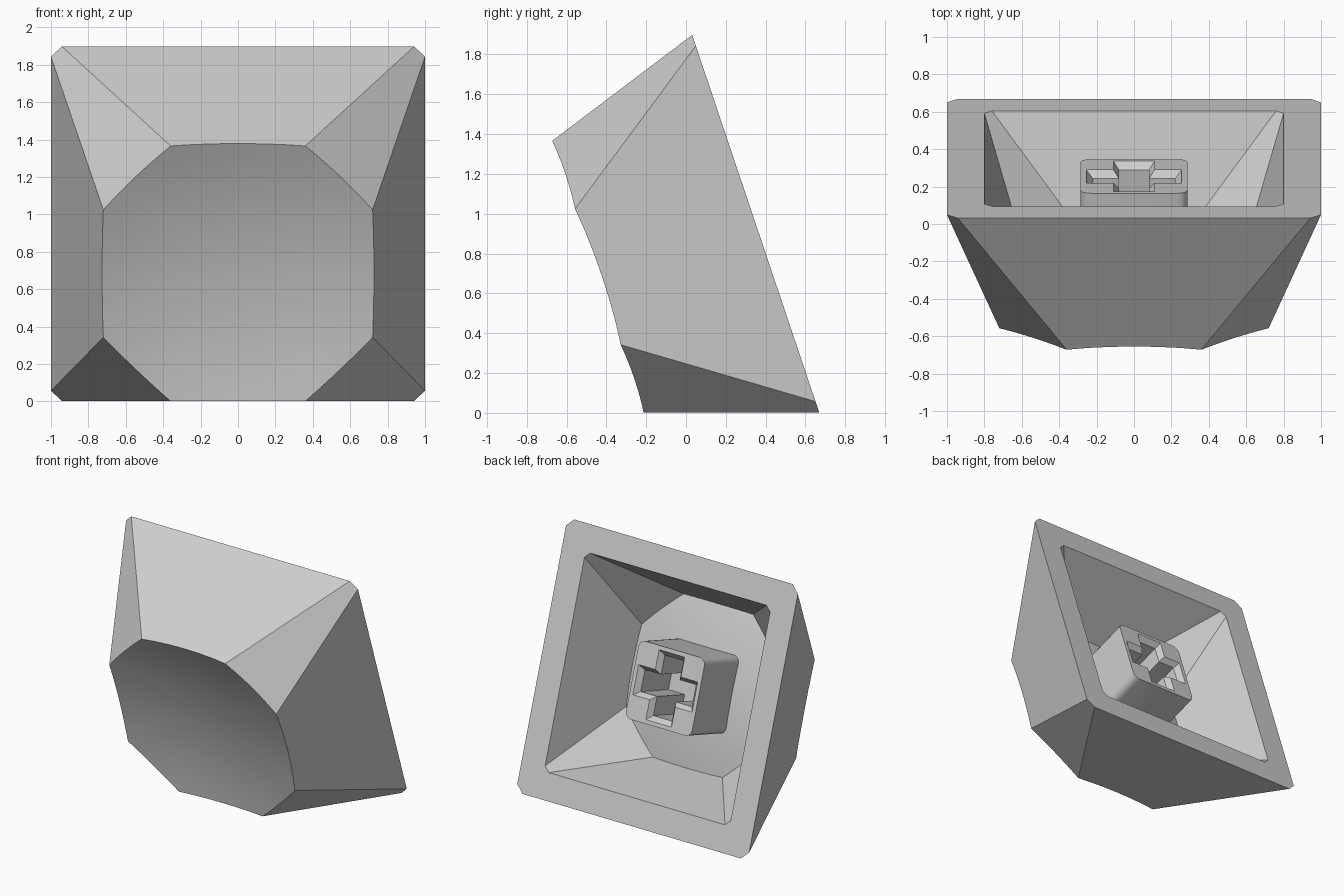
import bpy, bmesh, math
from mathutils import Matrix, Vector

if "Cube" in bpy.data.objects:
    bpy.data.objects.remove(bpy.data.objects["Cube"])

# Local frame: base rim in the XY plane, cap rises along +Z, then the whole cap is tilted
TILT = math.atan2(0.948, -0.319) - math.pi / 2
PLACE = Matrix.Translation((0, 0.35, 0.95)) @ Matrix.Rotation(math.pi / 2 + TILT, 4, 'X')
DISH = 3.2    # radius of the concave dish
SEG = 6       # divisions per octagon edge
RINGS = 8     # rings across the dish

grey = bpy.data.materials.new("light grey plastic")
grey.diffuse_color = (0.62, 0.62, 0.62, 1)
grey.use_nodes = True
grey.node_tree.nodes["Principled BSDF"].inputs["Base Color"].default_value = grey.diffuse_color


def finish(bm, name, flip_check=True):
    bmesh.ops.recalc_face_normals(bm, faces=bm.faces[:])
    mesh = bpy.data.meshes.new(name)
    bm.to_mesh(mesh)
    bm.free()
    mesh.materials.append(grey)
    ob = bpy.data.objects.new(name, mesh)
    bpy.context.collection.objects.link(ob)
    ob.matrix_world = PLACE
    bpy.ops.object.select_all(action='DESELECT')
    ob.select_set(True)
    bpy.context.view_layer.objects.active = ob
    bpy.ops.object.shade_smooth_by_angle(angle=math.radians(30))
    return ob


def octagon(a, b, z):
    pts = [(a, -b), (a, b), (b, a), (-b, a), (-a, b), (-a, -b), (-b, -a), (b, -a)]
    return [Vector((x, y, z)) for x, y in pts]


def bridge(bm, lo, hi):
    n = len(lo)
    for i in range(n):
        j = (i + 1) % n
        bm.faces.new((lo[i], lo[j], hi[j], hi[i]))


def tapered_skin(bm, half, chamfer, a, b, height):
    """Eight flat walls from the rim up to a dished octagon; returns the rim vertices."""
    base, top = octagon(half, half - chamfer, 0), octagon(a, b, height)
    corner = a * a + b * b
    edge = []
    for i in range(8):
        j = (i + 1) % 8
        for k in range(SEG):
            f = k / SEG
            q, p = top[i].lerp(top[j], f), base[i].lerp(base[j], f)
            sag = (corner - q.x ** 2 - q.y ** 2) / (2 * DISH)
            edge.append(q.lerp(p, sag / height))
    rim = [bm.verts.new(p) for p in base]
    outer = [bm.verts.new(p) for p in edge]
    n = len(outer)
    # flat walls
    for i in range(8):
        arc = [outer[(i * SEG + k) % n] for k in range(SEG + 1)]
        bm.faces.new([rim[i], rim[(i + 1) % 8]] + arc[::-1])
    # dish
    centre_z = height - corner / (2 * DISH)
    ring = outer
    for r in range(RINGS - 1, 0, -1):
        t = r / RINGS
        nxt = [bm.verts.new((p.x * t, p.y * t, centre_z + (p.z - centre_z) * t * t)) for p in edge]
        bridge(bm, ring, nxt)
        ring = nxt
    tip = bm.verts.new((0, 0, centre_z))
    for i in range(n):
        bm.faces.new((ring[i], ring[(i + 1) % n], tip))
    return rim


# Hollow cap: outer skin, inner skin and the flat rim joining them
bm = bmesh.new()
outside = tapered_skin(bm, 1.0, 0.058, 0.72, 0.36, 0.836)
inside = tapered_skin(bm, 0.8, 0.04, 0.595, 0.3, 0.59)
bridge(bm, outside, inside)
finish(bm, "cap_shell")


# Stem: rounded square post with a cross socket
def rounded_square(half, radius, z, steps=4):
    pts = []
    for q in range(4):
        cx = (half - radius) * (1 if q in (0, 3) else -1)
        cy = (half - radius) * (1 if q in (0, 1) else -1)
        for k in range(steps + 1):
            t = math.pi / 2 * (q + k / steps)
            pts.append((cx + radius * math.cos(t), cy + radius * math.sin(t), z))
    return pts


def cross(length, width, z):
    quarter = [(length, width), (width, width), (width, length)]
    pts = []
    for q in range(4):
        rot = Matrix.Rotation(q * math.pi / 2, 2)
        pts += [(*(rot @ Vector(p)), z) for p in quarter]
    return pts


def loop(bm, pts):
    return [bm.verts.new(p) for p in pts]


bm = bmesh.new()
post = loop(bm, rounded_square(0.285, 0.05, 0.1))
mouth = loop(bm, cross(0.255, 0.11, 0.1))
bridge(bm, post, loop(bm, rounded_square(0.285, 0.05, 0.58)))
lead_in = loop(bm, cross(0.22, 0.08, 0.14))
floor = loop(bm, cross(0.22, 0.08, 0.5))
bridge(bm, mouth, lead_in)
bridge(bm, lead_in, floor)
bm.faces.new(floor)
rims = [bm.edges.get((l[i], l[(i + 1) % len(l)])) for l in (post, mouth) for i in range(len(l))]
bmesh.ops.triangle_fill(bm, edges=rims, use_beauty=True)
finish(bm, "stem")
